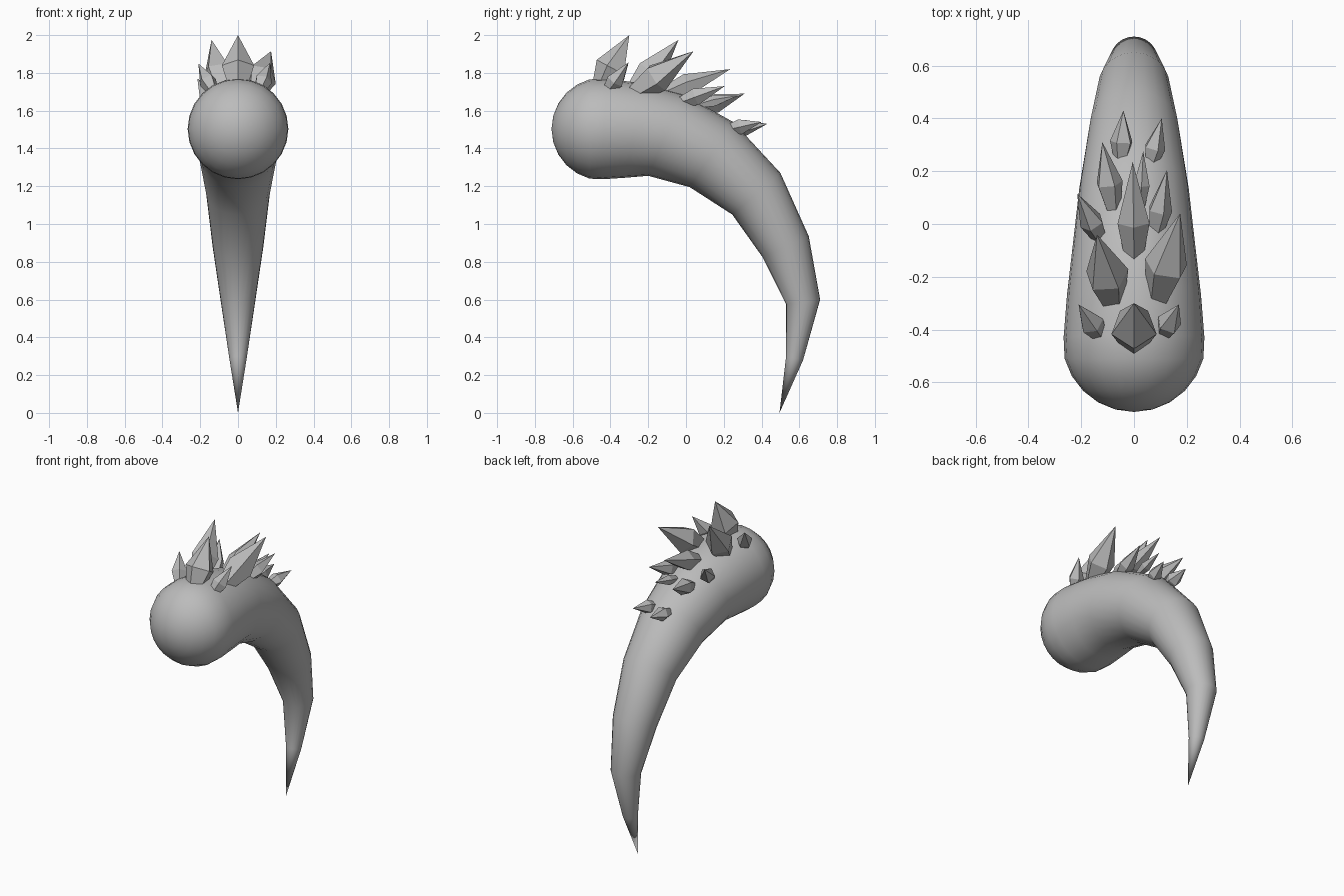
import bpy, bmesh, math
from mathutils import Vector

if "Cube" in bpy.data.objects:
    bpy.data.objects.remove(bpy.data.objects["Cube"])

grey = bpy.data.materials.new("stone grey")
grey.diffuse_color = (0.5, 0.5, 0.5, 1)
grey.use_nodes = True
grey.node_tree.nodes["Principled BSDF"].inputs["Base Color"].default_value = grey.diffuse_color


def finish(bm, name, smooth):
    bmesh.ops.recalc_face_normals(bm, faces=bm.faces)
    me = bpy.data.meshes.new(name)
    bm.to_mesh(me)
    bm.free()
    me.materials.append(grey)
    for p in me.polygons:
        p.use_smooth = smooth
    ob = bpy.data.objects.new(name, me)
    bpy.context.collection.objects.link(ob)
    return ob


def skin(bm, rings, start, end):
    """Bridge equal rings and close both ends with a point."""
    n = len(rings[0])
    rings = [[bm.verts.new(p) for p in r] for r in rings]
    a, b = bm.verts.new(start), bm.verts.new(end)
    for i in range(n):
        j = (i + 1) % n
        for r, s in zip(rings, rings[1:]):
            bm.faces.new((r[i], r[j], s[j], s[i]))
        bm.faces.new((a, rings[0][j], rings[0][i]))
        bm.faces.new((b, rings[-1][i], rings[-1][j]))


def circle(outer, inner, n=24):
    """Round ring across the yz segment from outer to inner edge."""
    o, i = Vector((0, *outer)), Vector((0, *inner))
    c, v = (o + i) / 2, (o - i) / 2
    u = Vector((v.length, 0, 0))
    return [c + u * math.sin(t) + v * math.cos(t)
            for t in (2 * math.pi * k / n for k in range(n))]


# Rounded head flowing into a curved, tapering tail
cy, cz, R = -0.44, 1.503, 0.272
rings = []
for k in range(1, 6):
    a = math.radians(15 * k)
    y, r = cy - R * math.cos(a), R * math.sin(a)
    rings.append(circle((y, cz + r), (y, cz - r)))
pairs = [((-0.42, 1.77), (-0.44, 1.237)), ((-0.22, 1.743), (-0.32, 1.245)),
         ((-0.02, 1.69), (-0.20, 1.255)), ((0.25, 1.54), (0.02, 1.195)),
         ((0.50, 1.27), (0.245, 1.05)), ((0.65, 0.935), (0.405, 0.825)),
         ((0.71, 0.60), (0.53, 0.575)), ((0.62, 0.28), (0.53, 0.30))]
rings += [circle(o, i) for o, i in pairs]
bm = bmesh.new()
skin(bm, rings, (0, cy - R, cz), (0, 0.495, 0.0))
finish(bm, "horn_body", True)

# Crystals: base point, tip point, width
crystals = [
    ((0.00, -0.45, 1.72), (0.00, -0.30, 2.00), 0.17),
    ((0.09, -0.28, 1.69), (0.175, 0.04, 1.915), 0.16),
    ((-0.08, -0.29, 1.69), (-0.14, -0.04, 1.975), 0.16),
    ((0.00, -0.13, 1.68), (-0.005, 0.235, 1.82), 0.12),
    ((-0.125, -0.06, 1.62), (-0.215, 0.115, 1.77), 0.09),
    ((0.08, -0.04, 1.64), (0.125, 0.205, 1.73), 0.09),
    ((-0.13, -0.42, 1.70), (-0.21, -0.305, 1.85), 0.09),
    ((0.11, -0.42, 1.70), (0.17, -0.305, 1.855), 0.09),
    ((-0.08, 0.06, 1.61), (-0.12, 0.31, 1.69), 0.10),
    ((0.025, 0.07, 1.63), (0.035, 0.275, 1.68), 0.06),
    ((-0.05, 0.24, 1.50), (-0.04, 0.43, 1.53), 0.085),
    ((0.06, 0.22, 1.50), (0.105, 0.40, 1.54), 0.08),
]
for k, (base, tip, w) in enumerate(crystals):
    b, t = Vector(base), Vector(tip)
    axis = t - b
    side = axis.cross(Vector((0, 0, 1))).normalized()
    up = side.cross(axis).normalized()

    def pent(f, r):
        return [b + axis * f + (side * math.cos(a) + up * math.sin(a)) * r
                for a in (math.radians(72 * i + 90 + 25 * (k % 3)) for i in range(5))]

    bm = bmesh.new()
    skin(bm, [pent(0, w * 0.3), pent(0.38, w * 0.53)], b, t)
    finish(bm, f"crystal_{k + 1}", False)
